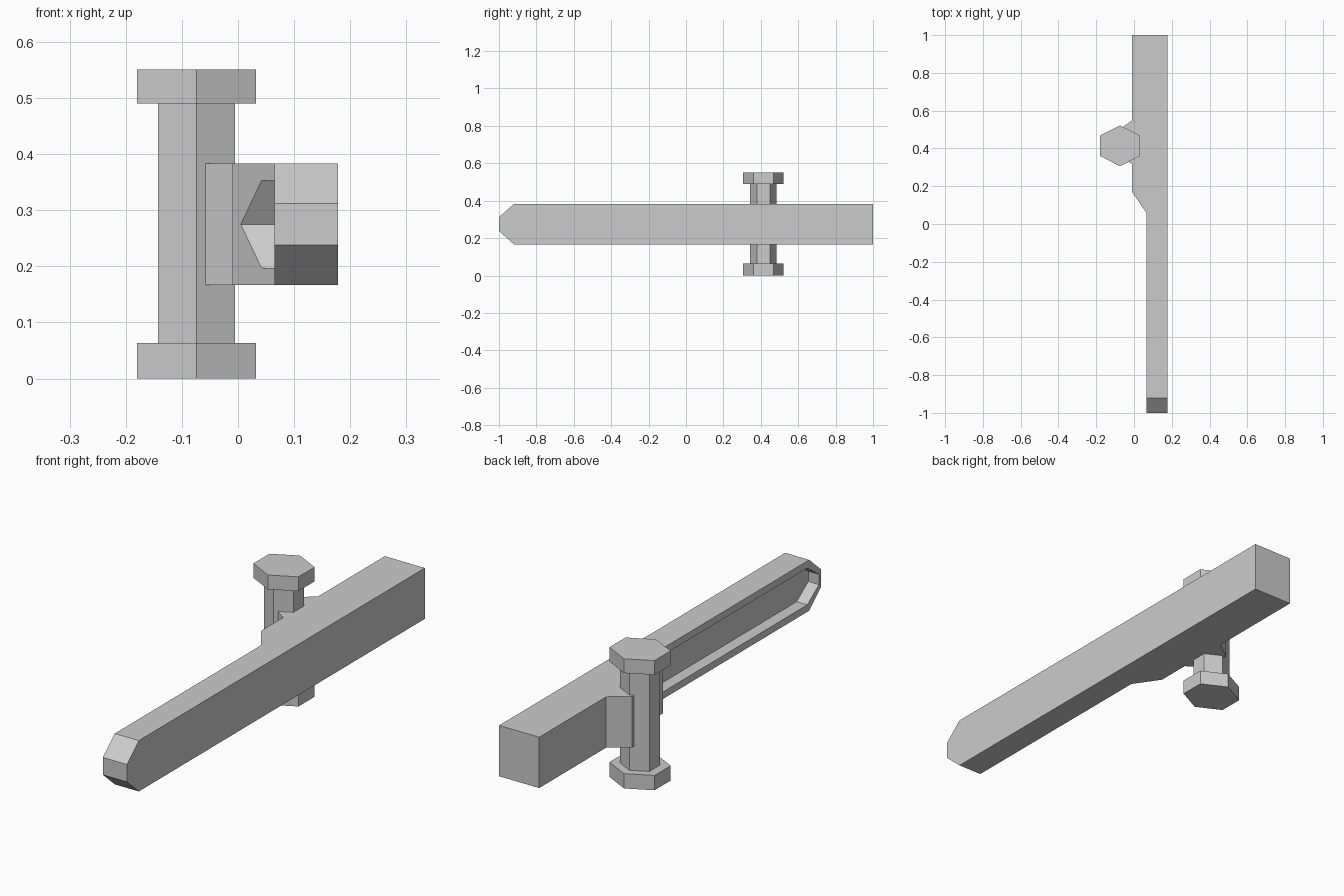
import bpy, bmesh, math
from mathutils import Vector

if "Cube" in bpy.data.objects:
    bpy.data.objects.remove(bpy.data.objects["Cube"])


def make_object(name, bm):
    bmesh.ops.recalc_face_normals(bm, faces=bm.faces)
    mesh = bpy.data.meshes.new(name)
    bm.to_mesh(mesh)
    bm.free()
    obj = bpy.data.objects.new(name, mesh)
    bpy.context.collection.objects.link(obj)
    return obj


def prism(points, offset):
    """Extrude a closed 3D outline along an offset vector."""
    bm = bmesh.new()
    face = bm.faces.new([bm.verts.new(p) for p in points])
    ext = bmesh.ops.extrude_face_region(bm, geom=[face], use_keep_orig=True)
    verts = [g for g in ext["geom"] if isinstance(g, bmesh.types.BMVert)]
    bmesh.ops.translate(bm, verts=verts, vec=offset)
    return bm


Z0, Z1 = 0.167, 0.383
MID = (Z0 + Z1) / 2
HEIGHT = Z1 - Z0

# Arm: stepped plan outline, thick at the back, thin at the front
plan = [(0.178, -1), (0.178, 1), (-0.01, 1), (-0.01, 0.17), (0.065, 0.06), (0.065, -1)]
bm = prism([(x, y, Z0) for x, y in plan], (0, 0, HEIGHT))

# Chamfers above and below the front tip
for s in (1, -1):
    cut = bmesh.ops.bisect_plane(
        bm, geom=bm.verts[:] + bm.edges[:] + bm.faces[:],
        plane_co=Vector((0, -1, MID + s * 0.037)),
        plane_no=Vector((0, -0.071, s * 0.08)).normalized(), clear_outer=True)
    edges = [g for g in cut["geom_cut"] if isinstance(g, bmesh.types.BMEdge)]
    bmesh.ops.holes_fill(bm, edges=edges)
arm = make_object("arm", bm)

# Long recess in the left side of the arm, pointed where it meets the taper
half = [(-0.985, 0.022), (-0.907, 0.078), (0.094, 0.078)]
outline = [(y, MID + h) for y, h in half] + [(0.148, MID)]
outline += [(y, MID - h) for y, h in reversed(half)]
cutter = make_object("recess_cutter", prism([(-0.1, y, z) for y, z in outline], (0.215, 0, 0)))
cutter.hide_render = True
cutter.hide_viewport = True
recess = arm.modifiers.new("recess", 'BOOLEAN')
recess.operation = 'DIFFERENCE'
recess.solver = 'EXACT'
recess.object = cutter

# Bracket joining the arm to the bolt
bracket = [(0.0, 0.55), (-0.01, 0.55), (-0.09, 0.49), (-0.09, 0.374), (-0.01, 0.317), (0.0, 0.317)]
make_object("bracket", prism([(x, y, Z0) for x, y in bracket], (0, 0, HEIGHT)))


# Six-sided bolt: shaft with a head at each end
def hexagon(name, half_x, half_y, z0, z1):
    pts = []
    for i in range(6):
        a = math.radians(90 + 60 * i)
        pts.append((-0.074 + half_x * math.cos(a) / math.cos(math.radians(30)),
                    0.414 + half_y * math.sin(a), z0))
    return make_object(name, prism(pts, (0, 0, z1 - z0)))


hexagon("bolt_shaft", 0.069, 0.071, 0.063, 0.49)
hexagon("bolt_head_bottom", 0.106, 0.108, 0, 0.063)
hexagon("bolt_head_top", 0.106, 0.108, 0.49, 0.551)
